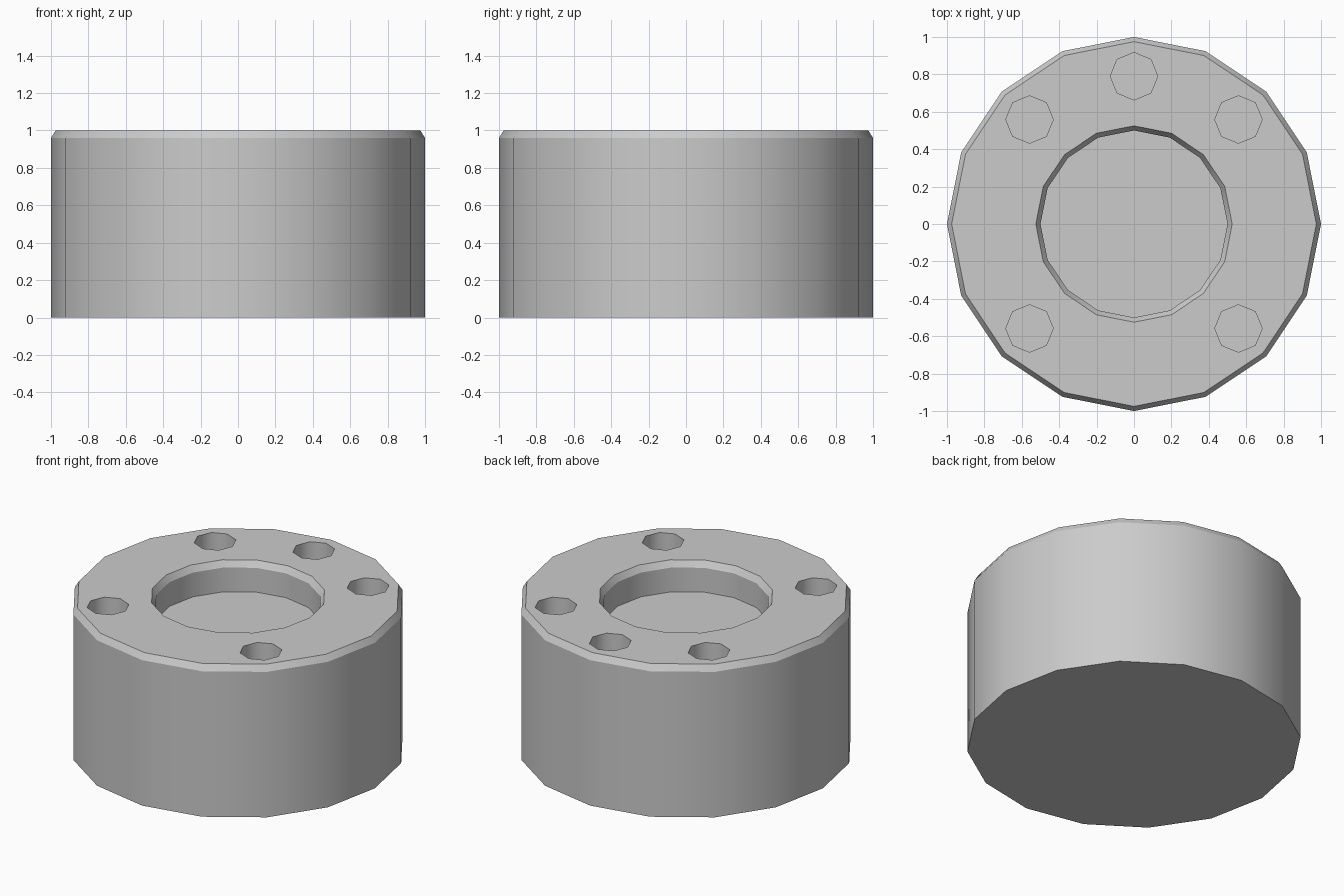
import bpy, bmesh
from math import cos, sin, pi, radians

if "Cube" in bpy.data.objects:
    bpy.data.objects.remove(bpy.data.objects["Cube"])


def lathe(name, profile, sides):
    """Revolve (radius, z) points, listed from base to end, and cap both ends."""
    bm = bmesh.new()
    rings = [[bm.verts.new((r * cos(2 * pi * i / sides), r * sin(2 * pi * i / sides), z))
              for i in range(sides)] for r, z in profile]
    for a, b in zip(rings, rings[1:]):
        for i in range(sides):
            j = (i + 1) % sides
            bm.faces.new((a[i], a[j], b[j], b[i]))
    bm.faces.new(rings[0][::-1])
    bm.faces.new(rings[-1])
    bmesh.ops.recalc_face_normals(bm, faces=bm.faces)
    mesh = bpy.data.meshes.new(name)
    bm.to_mesh(mesh)
    bm.free()
    obj = bpy.data.objects.new(name, mesh)
    bpy.context.collection.objects.link(obj)
    return obj


# Round block with chamfered rim and central recess
block = lathe("round_block", [(1, 0), (1, 0.96), (0.975, 1), (0.525, 1),
                              (0.5, 0.96), (0.5, 0.8)], 16)

# Five octagonal blind holes around the recess
bpy.context.view_layer.objects.active = block
for angle in (45, 90, 135, 225, 315):
    cutter = lathe("hole_cutter", [(0.127, 0.8), (0.127, 1.2)], 8)
    cutter.location = (0.79 * cos(radians(angle)), 0.79 * sin(radians(angle)), 0)
    cutter.hide_render = True
    mod = block.modifiers.new("hole", 'BOOLEAN')
    mod.operation = 'DIFFERENCE'
    mod.solver = 'EXACT'
    mod.object = cutter
    bpy.context.view_layer.update()
    bpy.ops.object.modifier_apply(modifier=mod.name)
    bpy.data.objects.remove(cutter)

# Smooth walls, with every level rim edge kept sharp
bm = bmesh.new()
bm.from_mesh(block.data)
for face in bm.faces:
    face.smooth = True
for edge in bm.edges:
    a, b = edge.verts
    edge.smooth = abs(a.co.z - b.co.z) > 1e-4
bm.to_mesh(block.data)
bm.free()
